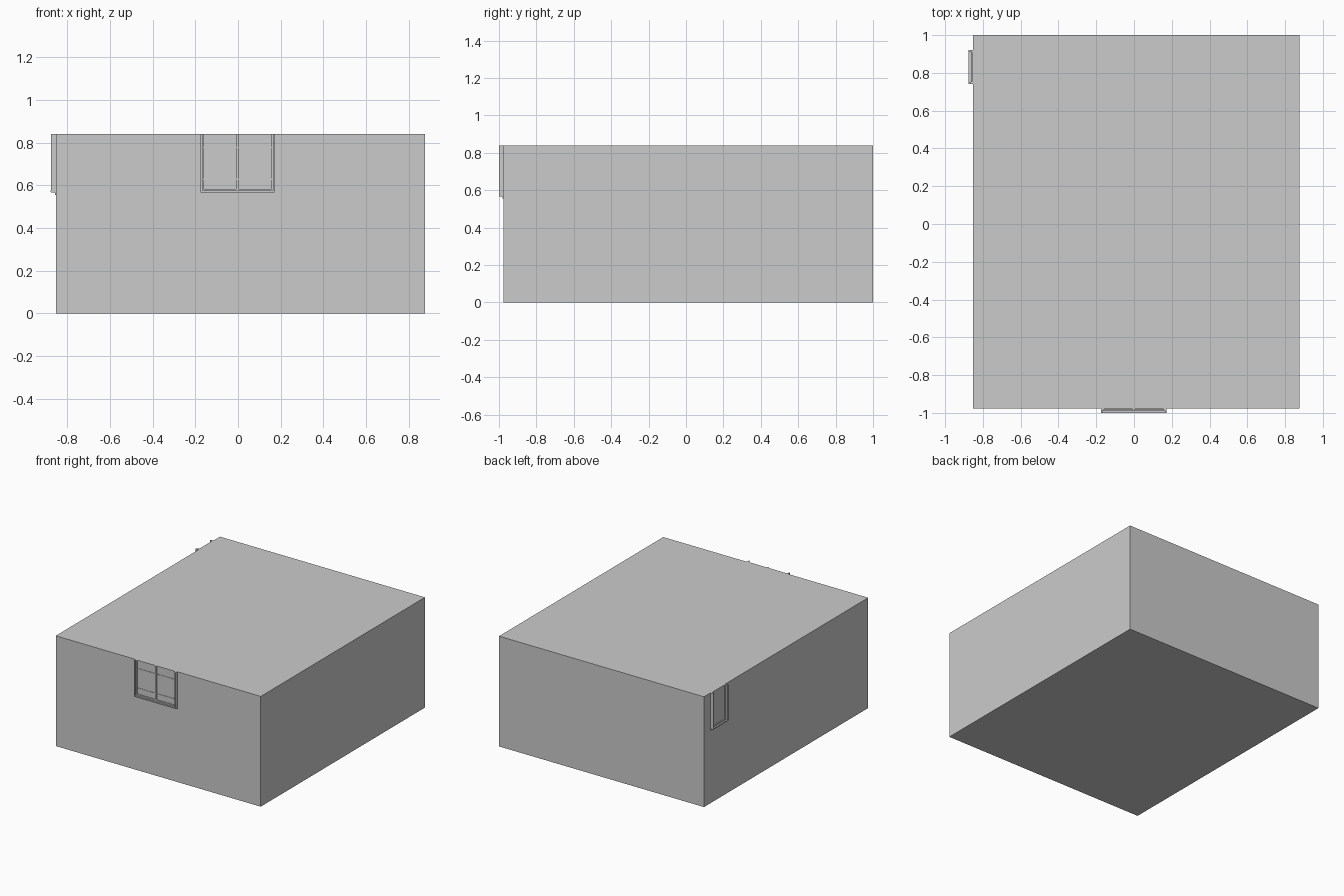
import bpy

if "Cube" in bpy.data.objects:
    bpy.data.objects.remove(bpy.data.objects["Cube"])

X0, X1, Y0, Y1, TOP = -0.852, 0.875, -0.976, 1.0, 0.84


def box(name, lo, hi):
    bpy.ops.mesh.primitive_cube_add(size=1, location=[(a + b) / 2 for a, b in zip(lo, hi)])
    ob = bpy.context.object
    ob.name = name
    ob.scale = [b - a for a, b in zip(lo, hi)]
    bpy.ops.object.transform_apply(location=False, rotation=False, scale=True)
    return ob


def window(prefix, side, u0, u1, panes):
    """Window on the front or left wall: u runs along the wall, d out of it."""
    def part(name, a, b, d0, d1, z0, z1):
        if side == "front":
            box(prefix + name, (a, Y0 - d1, z0), (b, Y0 - d0, z1))
        else:
            box(prefix + name, (X0 - d1, a, z0), (X0 - d0, b, z1))

    # outer frame: jambs, sill and the thin apron below
    t, bottom = 0.009, 0.572
    part("left_jamb", u0, u0 + t, 0, 0.024, bottom, TOP)
    part("right_jamb", u1 - t, u1, 0, 0.024, bottom, TOP)
    part("sill", u0, u1, 0, 0.024, bottom - 0.006, bottom + 0.002)
    part("apron", u0, u1, 0, 0.004, 0.555, bottom)
    # sashes with stiles, rails and glass
    w = (u1 - u0 - 2 * t) / panes
    s = 0.007
    for i in range(panes):
        a = u0 + t + i * w
        b = a + w
        tag = f"sash_{i + 1}_"
        part(tag + "left_stile", a, a + s, 0, 0.012, bottom, TOP)
        part(tag + "right_stile", b - s, b, 0, 0.012, bottom, TOP)
        part(tag + "bottom_rail", a + s, b - s, 0, 0.012, bottom, bottom + 0.012)
        part(tag + "glass", a + s, b - s, 0, 0.004, bottom, TOP)
        if panes > 1:
            part(tag + "top_bar", a + s, b - s, 0, 0.007, 0.774, 0.78)
            part(tag + "low_bar", a + s, b - s, 0, 0.007, 0.625, 0.631)


# main building block
box("building_block", (X0, Y0, 0), (X1, Y1, TOP))
window("front_window_", "front", -0.176, 0.172, 2)
window("side_window_", "left", 0.742, 0.922, 1)
# align bounds with the frame
box("front_window_outer_lip", (-0.176, -1.0, 0.57), (0.172, -0.998, 0.575))
box("side_window_outer_lip", (-0.877, 0.742, 0.57), (-0.875, 0.922, 0.575))
